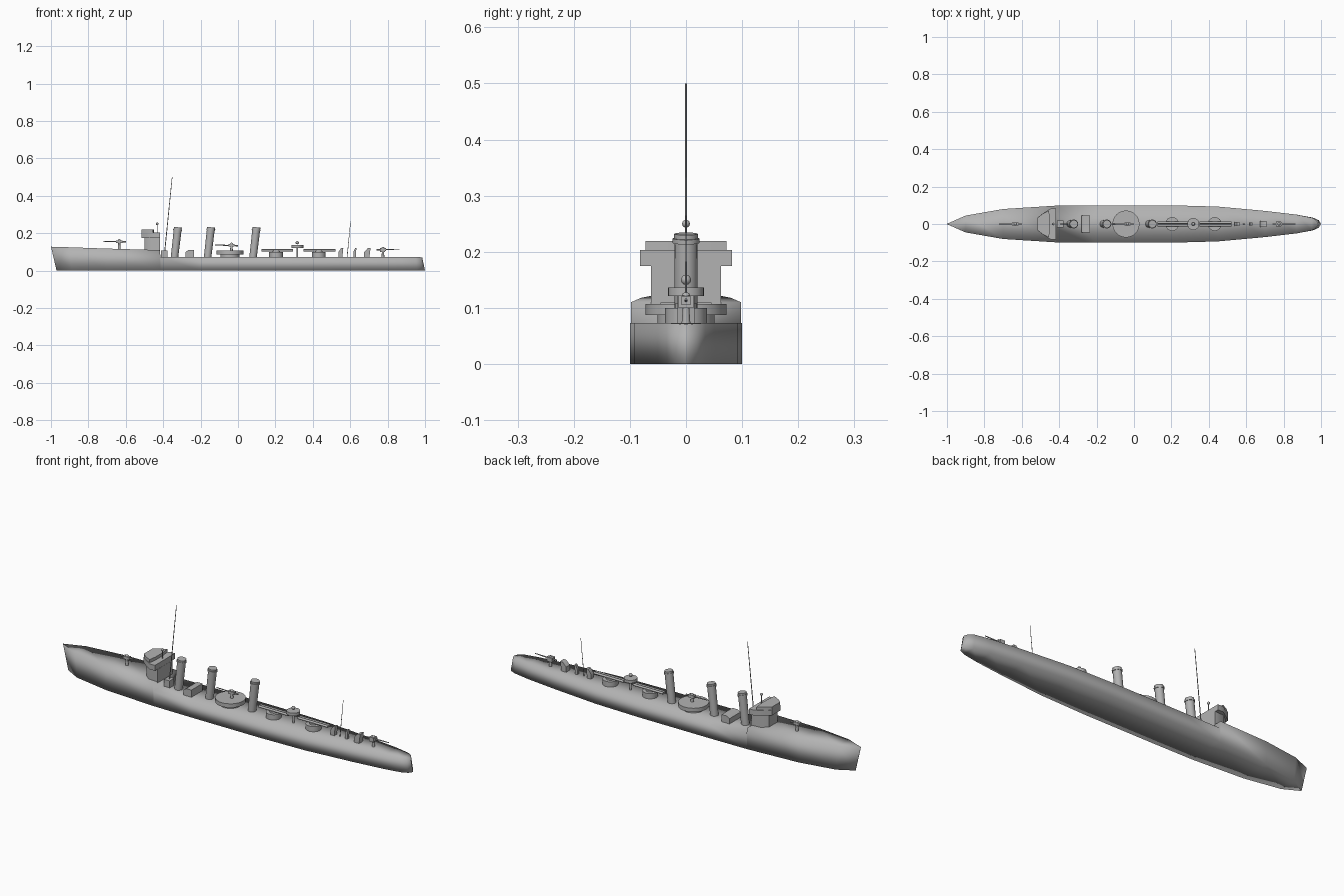
import bpy, bmesh, math
from mathutils import Vector

cube = bpy.data.objects.get("Cube")
if cube:
    bpy.data.objects.remove(cube, do_unlink=True)

grey = bpy.data.materials.new("ship_grey")
grey.use_nodes = True
TONE = (0.45, 0.45, 0.45, 1)
grey.diffuse_color = TONE
grey.node_tree.nodes["Principled BSDF"].inputs["Base Color"].default_value = TONE


def finish(name, bm, angle=40):
    bmesh.ops.recalc_face_normals(bm, faces=bm.faces)
    mesh = bpy.data.meshes.new(name)
    bm.to_mesh(mesh)
    bm.free()
    mesh.materials.append(grey)
    obj = bpy.data.objects.new(name, mesh)
    bpy.context.collection.objects.link(obj)
    bpy.ops.object.select_all(action="DESELECT")
    obj.select_set(True)
    bpy.context.view_layer.objects.active = obj
    if angle >= 180:
        bpy.ops.object.shade_smooth()
    else:
        bpy.ops.object.shade_smooth_by_angle(angle=math.radians(angle))
    return obj


def rod(name, start, end, r1, r2=None, sides=16):
    """Round bar or cone between two points."""
    a, b = Vector(start), Vector(end)
    bm = bmesh.new()
    bmesh.ops.create_cone(bm, cap_ends=True, segments=sides, radius1=r1,
                          radius2=r1 if r2 is None else r2, depth=(b - a).length)
    turn = (b - a).to_track_quat("Z", "Y").to_matrix().to_4x4()
    bm.transform(turn)
    bmesh.ops.translate(bm, verts=bm.verts, vec=(a + b) / 2)
    return finish(name, bm)


def drum(name, x, r, z1, z2, sides=24):
    return rod(name, (x, 0, z1), (x, 0, z2), r, sides=sides)


def ball(name, x, z, r):
    bm = bmesh.new()
    bmesh.ops.create_uvsphere(bm, u_segments=12, v_segments=8, radius=r)
    bmesh.ops.translate(bm, verts=bm.verts, vec=(x, 0, z))
    return finish(name, bm, 180)


def prism(name, points, place, offset):
    """Extrude a flat outline; place() maps each 2D point into space."""
    bm = bmesh.new()
    face = bm.faces.new([bm.verts.new(place(*p)) for p in points])
    grown = bmesh.ops.extrude_face_region(bm, geom=[face])
    verts = [g for g in grown["geom"] if isinstance(g, bmesh.types.BMVert)]
    bmesh.ops.translate(bm, verts=verts, vec=offset)
    return finish(name, bm)


def deckhouse(name, half_plan, z1, z2):
    """Symmetric plan outline, given as (x, half width) from front to back."""
    plan = half_plan + [(x, -y) for x, y in reversed(half_plan)]
    return prism(name, plan, lambda x, y: (x, y, z1), (0, 0, z2 - z1))


def profile(name, side, half):
    """Side outline in x and z, extruded across the ship."""
    return prism(name, side, lambda x, z: (x, -half, z), (0, 2 * half, 0))


# Hull: deck x, keel x, half width, deck height
stations = [
    (-1, -.97, .001, .128), (-.9, -.89, .045, .125), (-.7, -.7, .08, .118),
    (-.419, -.419, .098, .11), (-.414, -.414, .098, .073), (-.2, -.2, .1, .073),
    (.2, .2, .1, .073), (.45, .45, .093, .073), (.7, .7, .07, .073),
    (.87, .87, .05, .073), (.95, .957, .034, .073), (.975, .988, .02, .072),
    (.985, 1, .001, .07)]
bm = bmesh.new()
rings = [[bm.verts.new(p) for p in ((k, -w, 0), (k, w, 0), (d, w, z), (d, -w, z))]
         for d, k, w, z in stations]
for a, b in zip(rings, rings[1:]):
    for i in range(4):
        j = (i + 1) % 4
        bm.faces.new((a[i], a[j], b[j], b[i]))
bm.faces.new(rings[0])
bm.faces.new(rings[-1])
finish("hull", bm, 180)

# Bridge
deckhouse("bridge_base", [(-.5, .035), (-.47, .06), (-.417, .062)], .105, .175)
deckhouse("bridge_wings", [(-.515, .035), (-.49, .055), (-.447, .082), (-.418, .082)],
          .175, .203)
deckhouse("wheelhouse", [(-.515, .034), (-.49, .054), (-.455, .072), (-.45, .03)],
          .203, .219)
rod("rangefinder_post", (-.432, 0, .2), (-.432, 0, .245), .0015, sides=8)
ball("rangefinder", -.432, .25, .007)

# Masts
rod("fore_mast", (-.395, 0, .07), (-.352, 0, .5), .0025, .0015, 8)
rod("main_mast", (.583, 0, .07), (.602, 0, .265), .0018, .001, 8)

# Raked funnels with a cap ring
for i, x in enumerate((-.34, -.163, .08)):
    top = Vector((x + .019, 0, .232))
    base = Vector((x, 0, .068))
    rod(f"funnel_{i + 1}", base, top, .02, .021)
    rod(f"funnel_cap_{i + 1}", base.lerp(top, .9), base.lerp(top, .95), .024)

# Deck boxes between bridge and funnels
deckhouse("mast_house", [(-.411, .018), (-.378, .018)], .07, .109)
profile("boiler_vent", [(-.28, .07), (-.235, .07), (-.235, .11), (-.265, .11), (-.28, .1)], .045)


def gun(name, x, deck, axis, aim):
    """Pedestal gun; aim is -1 toward the bow and 1 toward the stern."""
    rod(name + "_pedestal", (x, 0, deck), (x, 0, axis), .008, .005, 12)
    deckhouse(name + "_breech", [(x - .017, .009), (x + .017, .009)], axis - .006, axis + .008)
    ball(name + "_sight", x, axis + .008, .008)
    rod(name + "_barrel", (x - aim * .035, 0, axis), (x + aim * .088, 0, axis + .003),
        .004, .002, 10)


gun("fore_gun", -.635, .11, .154, -1)
gun("aft_gun", .775, .07, .112, 1)
deckhouse("aft_gun_mount", [(.758, .013), (.785, .013)], .1, .122)

# Midships gun on its round platform
drum("platform_base", -.043, .051, .07, .09, 32)
drum("platform_deck", -.043, .072, .087, .107, 32)
gun("midships_gun", -.035, .105, .134, -1)

# Torpedo mounts, each a turntable with twin tubes
for i, (x, mid) in enumerate(((.204, .21), (.432, .435))):
    drum(f"torpedo_turntable_{i + 1}", x, .037, .07, .1)
    drum(f"torpedo_pivot_{i + 1}", x, .02, .1, .108)
    for side in (-1, 1):
        y = side * .007
        rod(f"torpedo_tube_{i + 1}_{'left' if side > 0 else 'right'}",
            (mid - .085, y, .109), (mid + .085, y, .109), .006, sides=12)

# Searchlight stand
rod("searchlight_post", (.317, 0, .07), (.317, 0, .125), .005, sides=12)
drum("searchlight_platform", .317, .032, .121, .136)
ball("searchlight", .317, .15, .009)

# Cowl vents with sloping fronts
for i, (x, length, half) in enumerate(((.55, .026, .011), (.625, .016, .007), (.692, .034, .015))):
    a, b = x - length / 2, x + length / 2
    profile(f"aft_vent_{i + 1}", [(a, .07), (b - length * .2, .07), (b, .122),
                                  (b - length * .45, .12), (a, .1)], half)
